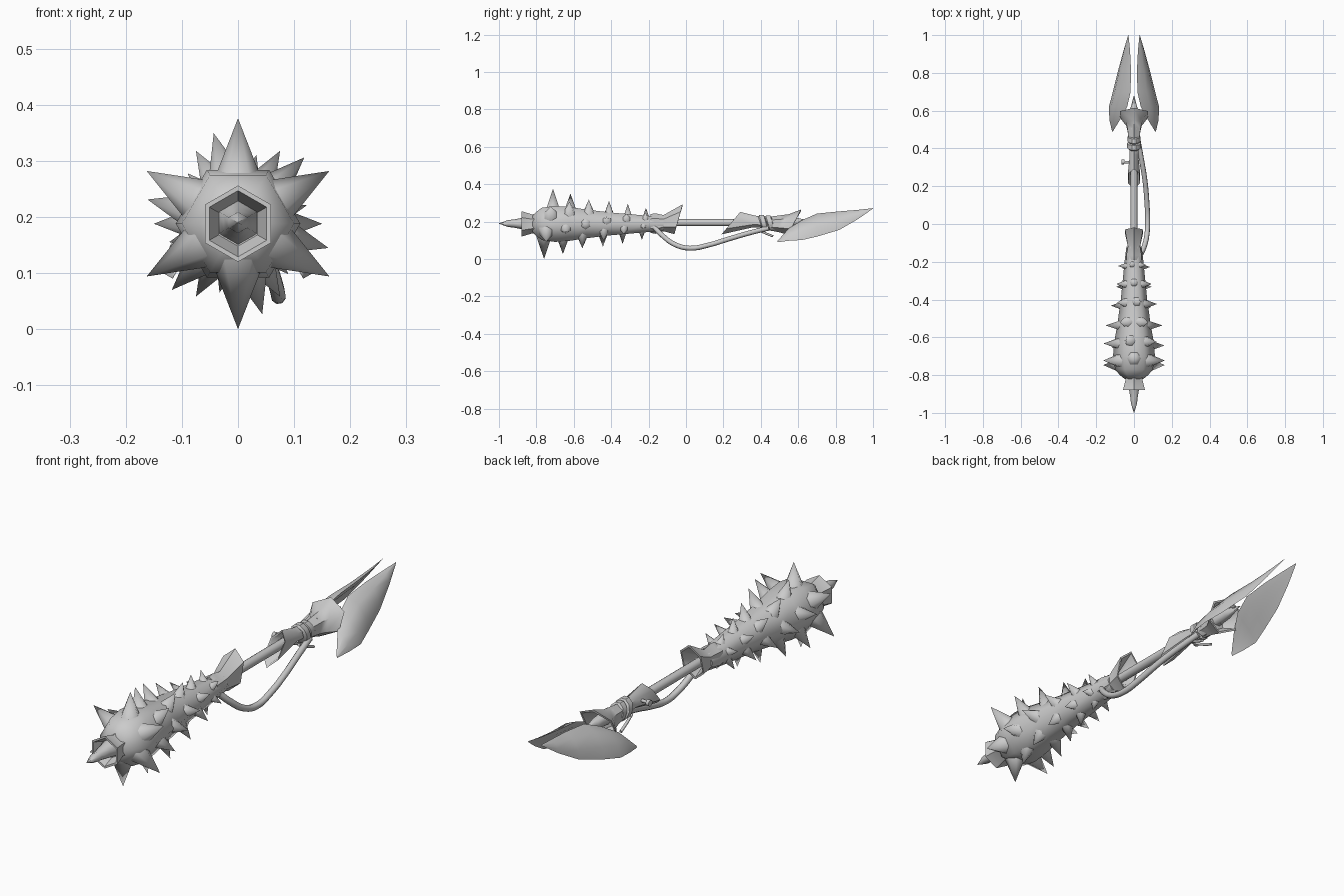
import bpy, bmesh, math
from mathutils import Vector

if "Cube" in bpy.data.objects:
    bpy.data.objects.remove(bpy.data.objects["Cube"])

ZC = 0.188  # height of the club's long axis

metal = bpy.data.materials.new("plain_grey")
metal.diffuse_color = (0.6, 0.6, 0.6, 1)
metal.use_nodes = True
metal.node_tree.nodes["Principled BSDF"].inputs["Base Color"].default_value = metal.diffuse_color


def finish(name, bm, angle=65):
    bmesh.ops.recalc_face_normals(bm, faces=bm.faces)
    me = bpy.data.meshes.new(name)
    bm.to_mesh(me)
    bm.free()
    ob = bpy.data.objects.new(name, me)
    me.materials.append(metal)
    bpy.context.collection.objects.link(ob)
    bpy.ops.object.select_all(action='DESELECT')
    ob.select_set(True)
    bpy.context.view_layer.objects.active = ob
    bpy.ops.object.shade_smooth_by_angle(angle=math.radians(angle))
    return ob


def add_loft(bm, rings):
    """Skin a list of equal rings and cap both ends."""
    vr = [[bm.verts.new(p) for p in r] for r in rings]
    n = len(vr[0])
    for a, b in zip(vr, vr[1:]):
        for i in range(n):
            j = (i + 1) % n
            bm.faces.new((a[i], a[j], b[j], b[i]))
    bm.faces.new(vr[0])
    bm.faces.new(vr[-1])
    bmesh.ops.remove_doubles(bm, verts=bm.verts, dist=1e-5)


def ring(y, rx, rz=None, zc=ZC, slant=0, n=6, phase=0, xc=0):
    """Ring around the y axis; slant moves its top along +y."""
    rz = rx if rz is None else rz
    pts = []
    for i in range(n):
        a = phase + 2 * math.pi * i / n
        pts.append((xc + rx * math.cos(a), y + slant * math.sin(a), zc + rz * math.sin(a)))
    return pts


def loft(name, rings, angle=65):
    bm = bmesh.new()
    add_loft(bm, rings)
    return finish(name, bm, angle)


def tube(name, pts, r, n=8):
    """Round tube along a smoothed path."""
    cu = bpy.data.curves.new(name, 'CURVE')
    cu.dimensions = '3D'
    sp = cu.splines.new('BEZIER')
    sp.bezier_points.add(len(pts) - 1)
    for bp, p in zip(sp.bezier_points, pts):
        bp.co = p
        bp.handle_left_type = bp.handle_right_type = 'AUTO'
    cu.resolution_u = 4
    cu.bevel_depth = r
    cu.bevel_resolution = n // 4
    cu.use_fill_caps = True
    tmp = bpy.data.objects.new(name + "_path", cu)
    bpy.context.collection.objects.link(tmp)
    bpy.context.view_layer.update()
    me = tmp.evaluated_get(bpy.context.evaluated_depsgraph_get()).to_mesh()
    bm = bmesh.new()
    bm.from_mesh(me)
    bpy.data.objects.remove(tmp)
    return finish(name, bm, 50)


P = math.pi / 6  # turns a hexagon point-up

# Club head, a swelling six-sided body
body = [(-0.82, 0.05), (-0.80, 0.075), (-0.77, 0.10), (-0.70, 0.111), (-0.62, 0.104),
        (-0.53, 0.088), (-0.40, 0.07), (-0.20, 0.05), (-0.12, 0.04)]
loft("club_head", [ring(y, r) for y, r in body])

# Spikes: six rows of six, each row turned 15 degrees further
bm = bmesh.new()
rows = [(-0.735, 0.188, 0.092), (-0.638, 0.167, 0.080), (-0.537, 0.150, 0.076),
        (-0.428, 0.127, 0.065), (-0.325, 0.108, 0.054), (-0.225, 0.088, 0.043)]
for k, (y, tip, h) in enumerate(rows):
    for i in range(6):
        a = math.radians(90 + 15 * k + 60 * i)
        out = Vector((math.cos(a), 0, math.sin(a)))
        side = Vector((-math.sin(a), 0, math.cos(a)))
        c = Vector((0, y + 0.26 * h * math.sin(a), ZC))
        base_r = 0.39 * h * 1.35
        base = []
        for j in range(6):
            t = j * math.pi / 3
            base.append(bm.verts.new(c + out * (tip - 1.35 * h) + side * base_r * math.cos(t)
                                     + Vector((0, base_r * math.sin(t), 0))))
        top = bm.verts.new(c + out * tip)
        for j in range(6):
            bm.faces.new((base[j], base[(j + 1) % 6], top))
        bm.faces.new(base)
finish("head_spikes", bm)

# Cupped flange and pointed nose
loft("nose_flange", [ring(y, r, phase=P) for y, r in
                     [(-0.79, 0.06), (-0.82, 0.05), (-0.88, 0.068), (-0.88, 0.059), (-0.835, 0.04)]], 50)
loft("nose_point", [ring(y, r, phase=P, zc=0.19) for y, r in
                    [(-0.82, 0.042), (-0.88, 0.03), (-0.925, 0.021), (-0.95, 0.019), (-1.0, 0.001)]])

# Flared collar behind the head
loft("neck_collar", [
    ring(-0.19, 0.045, 0.05, 0.19, phase=P),
    ring(-0.165, 0.047, 0.055, 0.19, phase=P),
    ring(-0.12, 0.037, 0.043, 0.192, phase=P),
    ring(-0.04, 0.055, 0.08, 0.213, 0.022, phase=P),
    ring(-0.04, 0.048, 0.071, 0.213, 0.022, phase=P),
    ring(-0.11, 0.022, 0.026, 0.195, phase=P)], 50)

# Handle
loft("shaft", [ring(y, 0.019, zc=0.195, n=10) for y in (-0.16, 0.55)])

# Slanted sleeve on the rear of the handle
loft("rear_sleeve", [
    ring(0.42, 0.028, 0.030, 0.198, phase=P),
    ring(0.36, 0.026, 0.032, 0.200, 0.01, phase=P),
    ring(0.24, 0.038, 0.060, 0.192, 0.05, phase=P),
    ring(0.245, 0.032, 0.052, 0.192, 0.045, phase=P),
    ring(0.35, 0.019, 0.020, 0.196, phase=P)], 50)

# Wrapped bands
for i, (y, r) in enumerate([(0.415, 0.037), (0.45, 0.034)]):
    loft("band_%d" % (i + 1), [ring(y + d, r * s, r * s * 1.2, 0.193, -0.012, 10) for d, s in
                               [(-0.018, 0.8), (-0.012, 1), (0.012, 1), (0.018, 0.8)]], 40)

# Flared socket holding the blades
loft("blade_socket", [
    ring(0.43, 0.030, 0.034, 0.19, phase=P),
    ring(0.50, 0.040, 0.045, 0.19, 0.01, phase=P),
    ring(0.53, 0.048, 0.050, 0.19, 0.02, phase=P),
    ring(0.58, 0.085, 0.068, 0.197, 0.035, phase=P),
    ring(0.58, 0.076, 0.059, 0.197, 0.035, phase=P),
    ring(0.53, 0.035, 0.035, 0.19, phase=P)], 50)
loft("socket_core", [ring(y, r, zc=0.2) for y, r in [(0.5, 0.03), (0.6, 0.022), (0.68, 0.001)]])

# Curved guard tube below the handle
tube("guard_tube", [(0.03, -0.17, 0.17), (0.052, -0.125, 0.125), (0.068, -0.06, 0.078),
                    (0.072, 0.02, 0.058), (0.068, 0.12, 0.075), (0.058, 0.23, 0.108),
                    (0.04, 0.34, 0.14), (0.022, 0.44, 0.165)], 0.0135)

# Loose cord ends and side peg
for i, dx in enumerate((-0.015, 0.015)):
    tube("cord_end_%d" % (i + 1), [(dx, 0.38, 0.16), (dx * 1.3, 0.42, 0.14), (dx * 1.6, 0.465, 0.122)], 0.006)
tube("side_peg", [(-0.01, 0.325, 0.2), (-0.055, 0.328, 0.2)], 0.007)
tube("peg_head", [(-0.052, 0.328, 0.2), (-0.066, 0.329, 0.2)], 0.013)

# Twin blades: inner upper edge, bulged back, outer lower edge, shallow hollow
# rows: y, inner x, inner z, outer x, outer z, bulge
sections = [(0.49, 0.112, 0.098, 0.116, 0.090, 0.001), (0.55, 0.075, 0.165, 0.130, 0.098, 0.014),
            (0.62, 0.036, 0.208, 0.133, 0.102, 0.026), (0.70, 0.018, 0.243, 0.112, 0.120, 0.026),
            (0.82, 0.016, 0.255, 0.082, 0.156, 0.019), (0.92, 0.021, 0.263, 0.055, 0.214, 0.010),
            (1.0, 0.029, 0.272, 0.031, 0.270, 0.0005)]
for name, s in (("blade_right", 1), ("blade_left", -1)):
    rings = []
    for y, xi, zi, xo, zo, b in sections:
        a, c = Vector((xi, y, zi)), Vector((xo, y, zo))
        d = (c - a).normalized()
        nrm = Vector((-d.z, 0, d.x))  # up and outward
        pts = [a, a.lerp(c, 0.3) + nrm * b, a.lerp(c, 0.7) + nrm * b * 0.9, c,
               a.lerp(c, 0.6) + nrm * b * 0.15, a.lerp(c, 0.25) - nrm * b * 0.1]
        rings.append([(p.x * s, p.y, p.z) for p in pts])
    loft(name, rings, 45)
